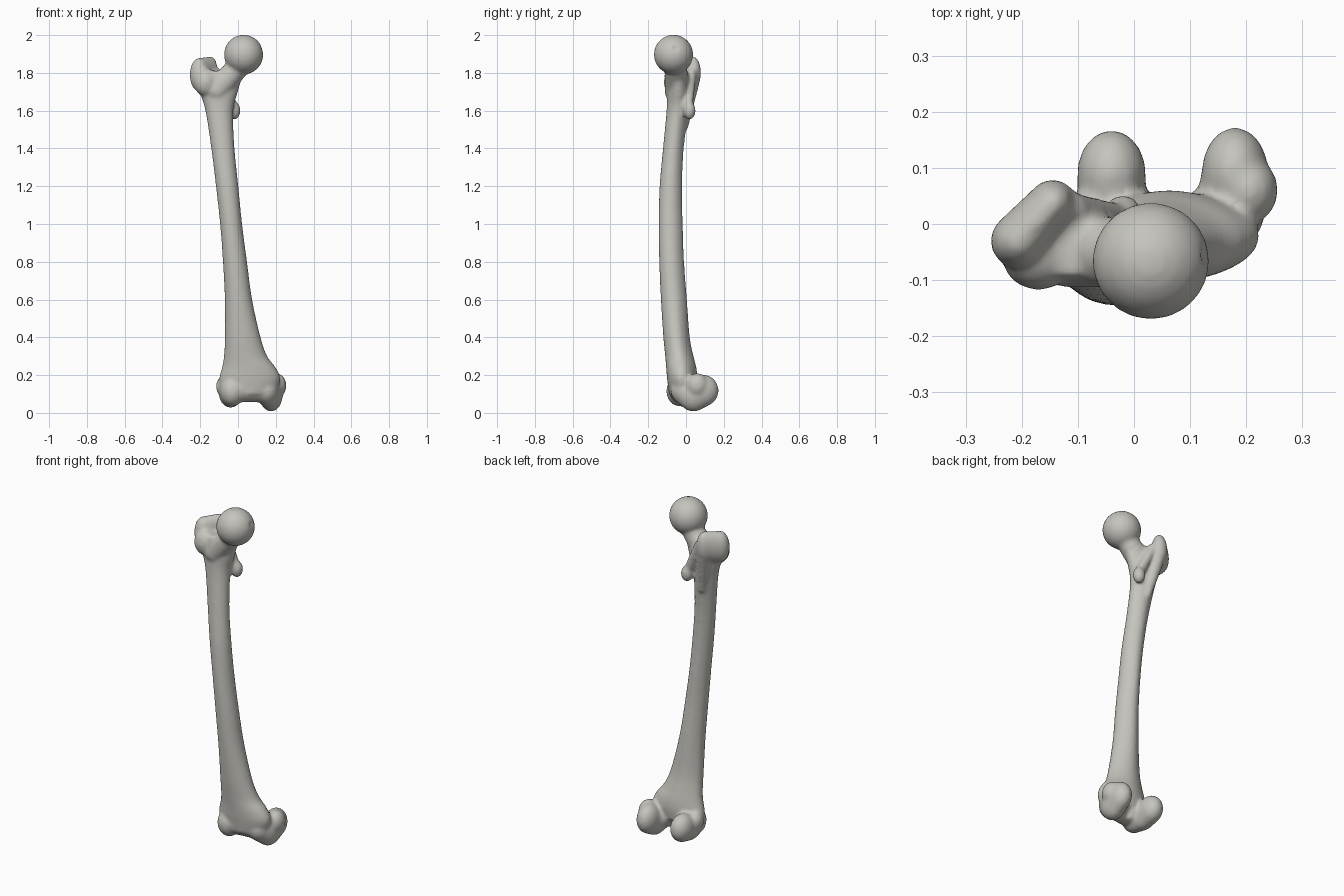
import bpy, bmesh, math
from mathutils import Matrix, Vector

cube = bpy.data.objects.get("Cube")
if cube:
    bpy.data.objects.remove(cube, do_unlink=True)

# Single bone colour
bone_mat = bpy.data.materials.new("ivory grey bone")
colour = (0.56, 0.55, 0.51, 1)
bone_mat.use_nodes = True
bone_mat.diffuse_color = colour
shader = next(n for n in bone_mat.node_tree.nodes if n.type == 'BSDF_PRINCIPLED')
shader.inputs["Base Color"].default_value = colour

bm = bmesh.new()


def ball(centre, radii):
    """Ellipsoid; radii may be one number or three."""
    if isinstance(radii, float):
        radii = (radii,) * 3
    bmesh.ops.create_uvsphere(bm, u_segments=20, v_segments=12, radius=1,
                              matrix=Matrix.LocRotScale(Vector(centre), None, Vector(radii)))


def limb(start, r0, end, r1, steps=5):
    """Tapered rounded limb made from a chain of ellipsoids."""
    to_vec = lambda r: Vector((r,) * 3) if isinstance(r, float) else Vector(r)
    a, b, ra, rb = Vector(start), Vector(end), to_vec(r0), to_vec(r1)
    for i in range(steps + 1):
        t = i / steps
        ball(a.lerp(b, t), ra.lerp(rb, t))


def catmull(rows, steps):
    """Smooth in-between rows for a loft."""
    rows = [Vector(r) for r in rows]
    pts = [rows[0]] + rows + [rows[-1]]
    out = []
    for p, a, b, n in zip(pts, pts[1:], pts[2:], pts[3:]):
        for i in range(steps):
            t = i / steps
            out.append(0.5 * (2 * a + (b - p) * t + (2 * p - 5 * a + 4 * b - n) * t ** 2
                              + (3 * a - p - 3 * b + n) * t ** 3))
    return out + [rows[-1]]


def loft(rows, sides=32):
    """Closed shaft from rows of (z, x_min, x_max, y_min, y_max), ridged at the back."""
    rings = []
    for z, x0, x1, y0, y1 in catmull(rows, 4):
        ring = []
        for k in range(sides):
            a = math.tau * k / sides
            pinch = 1 - 0.22 * max(math.sin(a), 0) ** 2
            ring.append(bm.verts.new(((x0 + x1) / 2 + (x1 - x0) / 2 * math.cos(a) * pinch,
                                      (y0 + y1) / 2 + (y1 - y0) / 2 * math.sin(a), z)))
        rings.append(ring)
    for low, high in zip(rings, rings[1:]):
        for k in range(sides):
            j = (k + 1) % sides
            bm.faces.new((low[k], low[j], high[j], high[k]))
    bm.faces.new(rings[0][::-1])
    bm.faces.new(rings[-1])


# Bowed shaft, flaring at both ends
loft([
    (0.10, -0.09, 0.20, -0.09, 0.05),
    (0.18, -0.10, 0.225, -0.10, 0.06),
    (0.24, -0.085, 0.20, -0.105, 0.055),
    (0.30, -0.075, 0.155, -0.11, 0.04),
    (0.40, -0.07, 0.12, -0.12, 0.02),
    (0.60, -0.07, 0.075, -0.133, 0.005),
    (0.80, -0.08, 0.048, -0.142, -0.01),
    (1.00, -0.095, 0.022, -0.145, -0.017),
    (1.20, -0.117, 0.002, -0.14, -0.02),
    (1.40, -0.142, -0.018, -0.122, -0.012),
    (1.60, -0.173, -0.025, -0.103, 0.015),
    (1.70, -0.205, 0.0, -0.10, 0.025),
    (1.78, -0.235, 0.02, -0.10, 0.02),
    (1.81, -0.22, 0.0, -0.09, 0.01),
])

# Ball head and neck
ball((0.03, -0.066, 1.897), 0.105)
limb((-0.11, -0.045, 1.71), 0.07, (0.0, -0.055, 1.83), 0.06)
limb((0.0, -0.055, 1.83), 0.06, (0.03, -0.066, 1.88), 0.06, 2)

# Greater trochanter: diagonal plate, front bulge and crest down the back
limb((-0.205, -0.03, 1.79), (0.051, 0.05, 0.09), (-0.145, 0.038, 1.80), (0.042, 0.042, 0.088))
ball((-0.17, -0.06, 1.75), (0.065, 0.058, 0.075))
limb((-0.145, 0.035, 1.77), 0.042, (-0.10, -0.01, 1.52), 0.025, 10)

# Lesser trochanter and the ridge joining the two
ball((-0.02, 0.018, 1.60), (0.034, 0.034, 0.048))
limb((-0.025, 0.01, 1.62), 0.027, (-0.11, 0.03, 1.80), 0.027, 10)

# Inner condyle with its epicondyle
limb((0.15, -0.01, 0.12), (0.065, 0.072, 0.075), (0.175, 0.04, 0.095), (0.062, 0.085, 0.088), 4)
limb((0.175, 0.04, 0.095), (0.062, 0.085, 0.088), (0.18, 0.09, 0.118), (0.06, 0.083, 0.085), 4)
ball((0.205, 0.06, 0.145), (0.052, 0.06, 0.065))

# Outer condyle with its epicondyle
limb((-0.03, -0.035, 0.115), (0.065, 0.07, 0.08), (-0.04, 0.03, 0.105), (0.062, 0.08, 0.078), 4)
limb((-0.04, 0.03, 0.105), (0.062, 0.08, 0.078), (-0.04, 0.088, 0.12), (0.062, 0.08, 0.08), 4)
ball((-0.075, 0.015, 0.14), (0.042, 0.05, 0.055))

# Kneecap surface bridging the condyles
limb((-0.02, -0.03, 0.125), 0.07, (0.14, -0.01, 0.125), 0.07)

# Fuse the parts into one surface
parts = bpy.data.meshes.new("femur_parts")
bm.to_mesh(parts)
bm.free()
femur = bpy.data.objects.new("femur", parts)
bpy.context.collection.objects.link(femur)
fuse = femur.modifiers.new("fuse", 'REMESH')
fuse.mode = 'VOXEL'
fuse.voxel_size = 0.009
graph = bpy.context.evaluated_depsgraph_get()
surface = bpy.data.meshes.new_from_object(femur.evaluated_get(graph))
femur.modifiers.clear()
femur.data = surface
bpy.data.meshes.remove(parts)

# Press in the hollows: notch, kneecap groove, trochanter pit, head dimple
hollows = [
    ((0.063, 0.13, 0.06), (0.048, 0.12, 0.09)),
    ((0.045, -0.125, 0.08), (0.045, 0.038, 0.09)),
    ((-0.075, 0.035, 1.86), (0.042, 0.045, 0.05)),
    ((0.135, -0.055, 1.932), (0.02, 0.02, 0.02)),
]
for centre, radii in hollows:
    centre = Vector(centre)
    for vert in surface.vertices:
        offset = vert.co - centre
        depth = math.hypot(*(o / r for o, r in zip(offset, radii)))
        if 0 < depth < 1:
            vert.co = centre + offset / depth

# Soften the joins and shade smooth
soften = femur.modifiers.new("soften", 'SMOOTH')
soften.factor = 0.5
soften.iterations = 8
surface.materials.clear()
surface.materials.append(bone_mat)
surface.polygons.foreach_set("use_smooth", [True] * len(surface.polygons))
surface.update()
